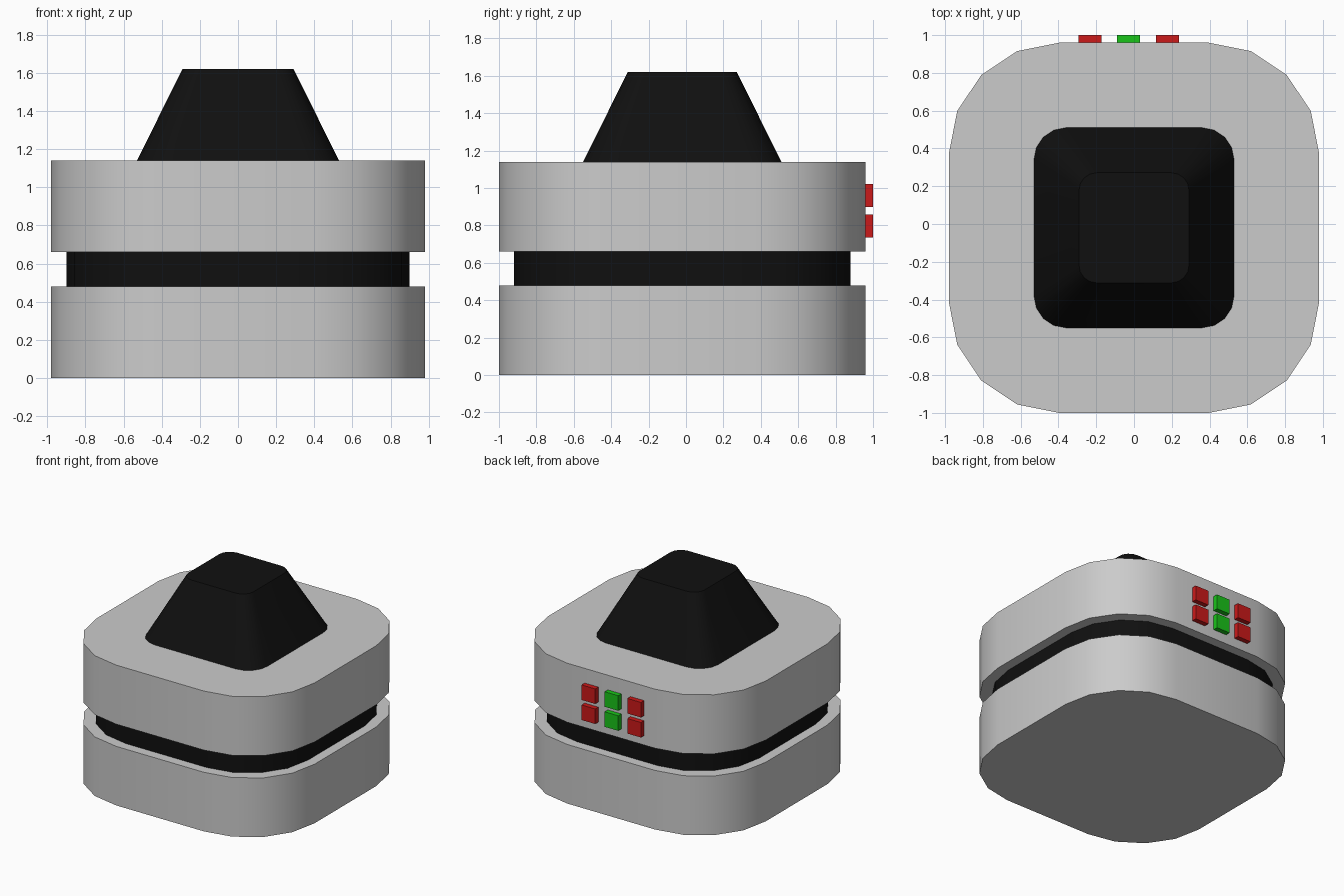
import bpy, bmesh
from math import sin, cos, pi, radians

if "Cube" in bpy.data.objects:
    bpy.data.objects.remove(bpy.data.objects["Cube"])

CY = -0.02  # body centre in y


def material(name, rgb):
    m = bpy.data.materials.new(name)
    m.diffuse_color = (*rgb, 1)
    m.use_nodes = True
    m.node_tree.nodes["Principled BSDF"].inputs["Base Color"].default_value = m.diffuse_color
    return m


BLACK = material("black", (0.005, 0.005, 0.005))
RED = material("red", (0.6, 0.01, 0.01))
GREEN = material("green", (0.01, 0.55, 0.01))


def rounded_square(half, radius, steps=4):
    c = half - radius
    pts = []
    for q, (sx, sy) in enumerate(((1, 1), (-1, 1), (-1, -1), (1, -1))):
        for i in range(steps + 1):
            a = (q + i / steps) * pi / 2
            pts.append((sx * c + radius * cos(a), sy * c + radius * sin(a)))
    return pts


def finish(bm, name, mat):
    bmesh.ops.recalc_face_normals(bm, faces=bm.faces)
    me = bpy.data.meshes.new(name)
    bm.to_mesh(me)
    bm.free()
    ob = bpy.data.objects.new(name, me)
    bpy.context.collection.objects.link(ob)
    if mat:
        me.materials.append(mat)
    return ob


def block(name, half, radius, z0, z1, mat=None, taper=1.0):
    bm = bmesh.new()
    pts = rounded_square(half, radius)
    low = [bm.verts.new((x, y + CY, z0)) for x, y in pts]
    top = [bm.verts.new((x * taper, y * taper + CY, z1)) for x, y in pts]
    bm.faces.new(low)
    bm.faces.new(top)
    for i in range(len(pts)):
        j = (i + 1) % len(pts)
        bm.faces.new((low[i], low[j], top[j], top[i]))
    ob = finish(bm, name, mat)
    bpy.ops.object.select_all(action='DESELECT')
    ob.select_set(True)
    bpy.context.view_layer.objects.active = ob
    bpy.ops.object.shade_smooth_by_angle(angle=radians(30))


def button(name, x, z, mat):
    bm = bmesh.new()
    bmesh.ops.create_cube(bm, size=1)
    bmesh.ops.scale(bm, vec=(0.122, 0.05, 0.122), verts=bm.verts)
    ob = finish(bm, name, mat)
    ob.location = (x, 0.975, z)


# Two grey body halves separated by a recessed band
block("lower_body", 0.98, 0.585, 0.0, 0.48)
block("middle_band", 0.90, 0.537, 0.48, 0.66, BLACK)
block("upper_body", 0.98, 0.585, 0.66, 1.14)

# Tapered cap
block("tapered_cap", 0.53, 0.17, 1.14, 1.62, BLACK, taper=0.55)

# Rear buttons, two rows of three
for row, z in enumerate((0.797, 0.96)):
    for col, (x, mat) in enumerate(((-0.234, RED), (-0.03, GREEN), (0.177, RED))):
        button(f"button_{row}_{col}", x, z, mat)
